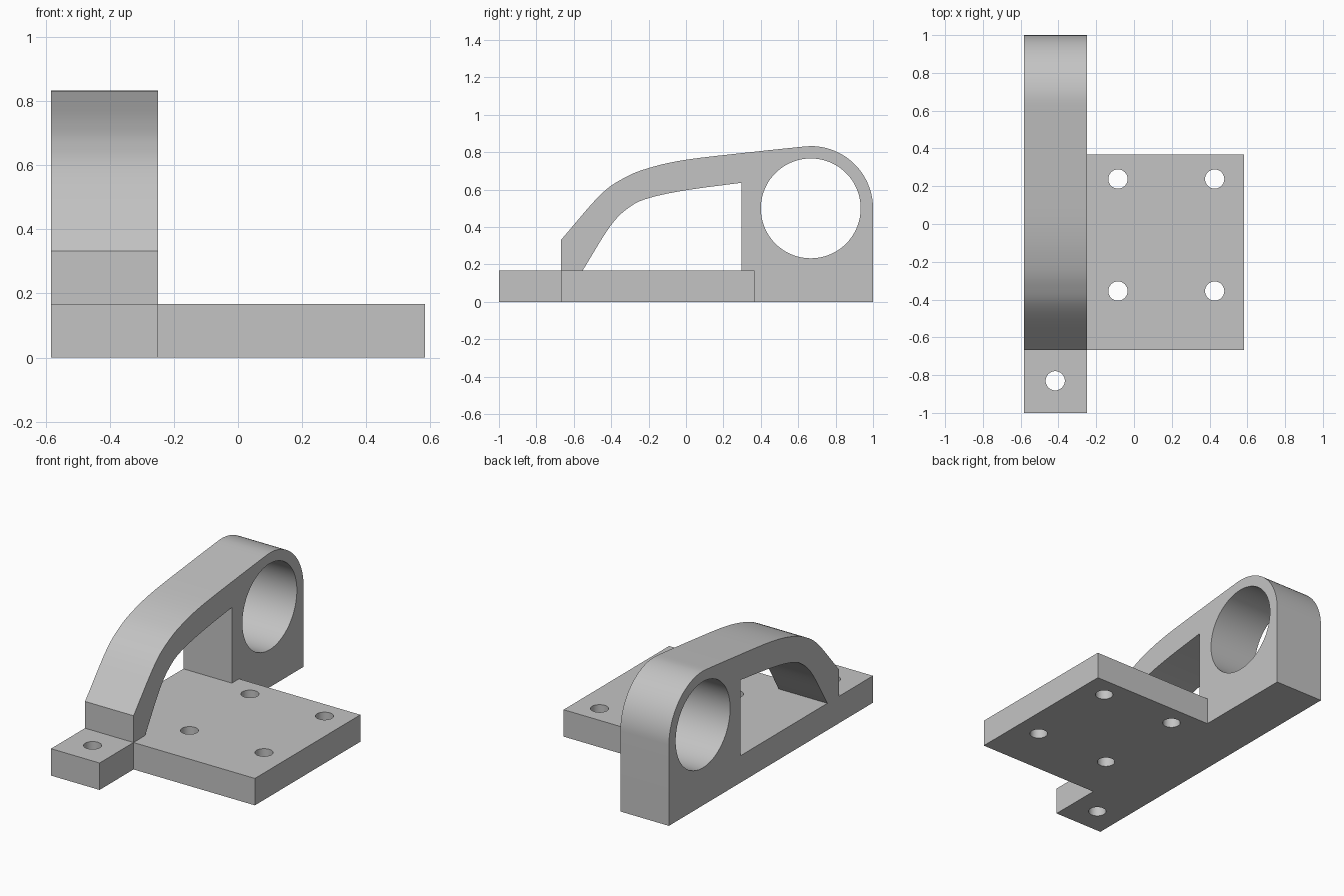
import bpy
import bmesh
from math import sin, cos, pi, radians
from mathutils import Vector

if "Cube" in bpy.data.objects:
    bpy.data.objects.remove(bpy.data.objects["Cube"])

grey = bpy.data.materials.new("light grey metal")
grey.use_nodes = True
grey.diffuse_color = (0.55, 0.55, 0.55, 1)
grey.node_tree.nodes["Principled BSDF"].inputs["Base Color"].default_value = grey.diffuse_color

LEFT_EDGE, ARM_EDGE, RIGHT_EDGE = -0.583, -0.25, 0.583
PLATE_TOP, PLATE_FRONT, PLATE_BACK = 0.167, -0.667, 0.367
BOSS = Vector((0.667, 0.5))


def arc(centre, radius, start, end, steps):
    angles = [start + (end - start) * i / steps for i in range(steps + 1)]
    return [Vector((centre[0] + radius * cos(a), centre[1] + radius * sin(a))) for a in angles]


def circle(centre, radius, steps):
    return arc(centre, radius, 0, 2 * pi, steps)[:-1]


def smooth_path(points, steps=8):
    """Spline through the points, with the end directions carried on."""
    p = [Vector(q) for q in points]
    p = [2 * p[0] - p[1]] + p + [2 * p[-1] - p[-2]]
    path = []
    for a, b, c, d in zip(p, p[1:], p[2:], p[3:]):
        for i in range(steps):
            t = i / steps
            path.append(0.5 * (2 * b + (c - a) * t + (2 * a - 5 * b + 4 * c - d) * t ** 2
                               + (3 * b - a - 3 * c + d) * t ** 3))
    return path + [p[-2]]


def prism(name, outline, low, high, axis):
    """Extrude an outline: (y, z) pairs along x, or (x, y) pairs along z."""
    bm = bmesh.new()
    place = (lambda u, v: (low, u, v)) if axis == "x" else (lambda u, v: (u, v, low))
    face = bm.faces.new([bm.verts.new(place(u, v)) for u, v in outline])
    shift = Vector((high - low, 0, 0)) if axis == "x" else Vector((0, 0, high - low))
    moved = bmesh.ops.extrude_face_region(bm, geom=[face], use_keep_orig=True)["geom"]
    bmesh.ops.translate(bm, vec=shift, verts=[g for g in moved if isinstance(g, bmesh.types.BMVert)])
    bmesh.ops.recalc_face_normals(bm, faces=bm.faces)
    mesh = bpy.data.meshes.new(name)
    bm.to_mesh(mesh)
    bm.free()
    mesh.materials.append(grey)
    obj = bpy.data.objects.new(name, mesh)
    bpy.context.scene.collection.objects.link(obj)
    return obj


def combine(target, tool, operation):
    mod = target.modifiers.new(tool.name, "BOOLEAN")
    mod.operation, mod.object, mod.solver = operation, tool, "EXACT"
    tool.hide_render = True
    tools.append(tool)


tools = []

# Base: plate and front tab in one outline
bracket = prism("mounting_bracket", [
    (LEFT_EDGE, -1), (ARM_EDGE, -1), (ARM_EDGE, PLATE_FRONT), (RIGHT_EDGE, PLATE_FRONT),
    (RIGHT_EDGE, PLATE_BACK), (ARM_EDGE, PLATE_BACK), (ARM_EDGE, 1), (LEFT_EDGE, 1)],
    0, PLATE_TOP, "z")

# Arched arm running into the round-topped boss
arm_top = smooth_path([(-0.667, 0.333), (-0.46, 0.57), (-0.33, 0.663), (-0.195, 0.717),
                       (0, 0.76), (0.34, 0.8), (0.634, 0.831)])
boss_top = arc(BOSS, 0.333, radians(90), 0, 24)
arm = prism("arm", [(PLATE_FRONT, 0)] + arm_top + boss_top + [(1, 0)],
            LEFT_EDGE, ARM_EDGE, "x")
combine(bracket, arm, "UNION")

# Window under the arch
arch = smooth_path([(-0.553, PLATE_TOP), (-0.404, 0.406), (-0.3, 0.508), (-0.195, 0.556),
                    (0, 0.597), (0.297, 0.637)])
window = prism("window_cutter", arch + [(0.297, PLATE_TOP)], -0.7, -0.2, "x")
combine(bracket, window, "DIFFERENCE")

# Large bore through the boss
combine(bracket, prism("bore_cutter", circle(BOSS, 0.267, 72), -0.7, -0.1, "x"), "DIFFERENCE")

# Bolt holes
bolts = [(x, y) for x in (-0.085, 0.427) for y in (-0.355, 0.238)] + [(-0.417, -0.83)]
for i, spot in enumerate(bolts):
    combine(bracket, prism(f"bolt_hole_cutter_{i}", circle(spot, 0.051, 32), -0.1, 0.3, "z"),
            "DIFFERENCE")

# Bake the shape and drop the tools
bpy.context.view_layer.update()
graph = bpy.context.evaluated_depsgraph_get()
solid = bpy.data.meshes.new_from_object(bracket.evaluated_get(graph))
bracket.modifiers.clear()
bracket.data = solid
for tool in tools:
    bpy.data.objects.remove(tool)

# Smooth curved walls, sharp edges
solid.shade_smooth()
solid.set_sharp_from_angle(angle=radians(25))
